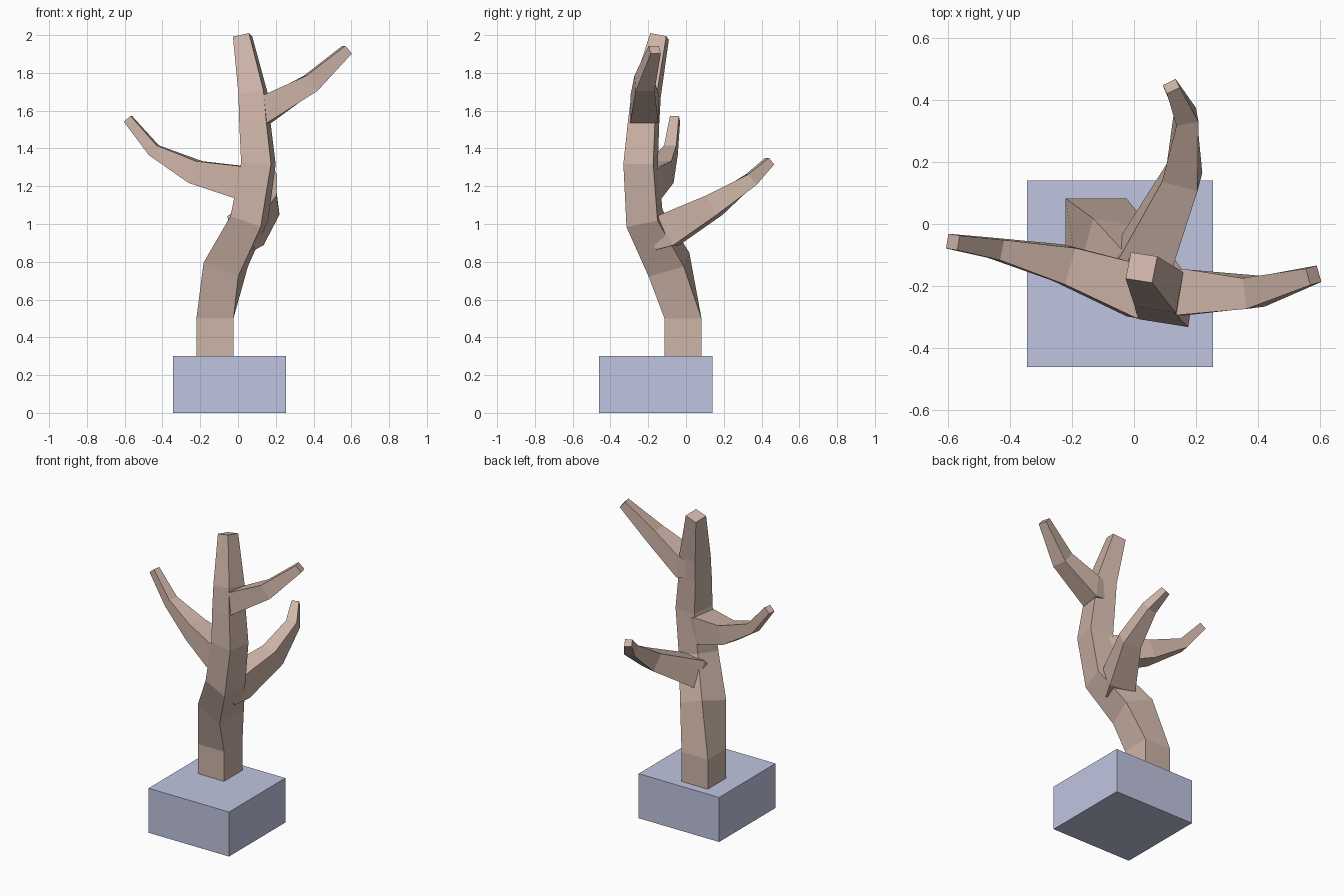
import bpy, bmesh
from math import radians
from mathutils import Vector, Matrix

if "Cube" in bpy.data.objects:
    bpy.data.objects.remove(bpy.data.objects["Cube"])


def material(name, color):
    m = bpy.data.materials.new(name)
    m.diffuse_color = (*color, 1)
    m.use_nodes = True
    m.node_tree.nodes["Principled BSDF"].inputs["Base Color"].default_value = m.diffuse_color
    return m


def add_object(name, bm, mat):
    bmesh.ops.recalc_face_normals(bm, faces=bm.faces)
    me = bpy.data.meshes.new(name)
    bm.to_mesh(me)
    bm.free()
    me.materials.append(mat)
    ob = bpy.data.objects.new(name, me)
    bpy.context.collection.objects.link(ob)
    return ob


def limb(name, up, points, mat):
    """Square tube along points (x, y, z, width[, roll degrees])."""
    bm = bmesh.new()
    pos = [Vector(p[:3]) for p in points]
    dirs = [(b - a).normalized() for a, b in zip(pos, pos[1:])]
    rings = []
    for i, p in enumerate(points):
        # the first two rings stay square to the first segment
        t = dirs[0] if i < 2 else (dirs[i - 1] + dirs[min(i, len(dirs) - 1)]).normalized()
        u = Vector(up)
        u = (u - t * u.dot(t)).normalized()
        if len(p) > 4:
            u = Matrix.Rotation(radians(p[4]), 3, t) @ u
        s, h = u.cross(t), p[3] / 2
        rings.append([bm.verts.new(pos[i] + s * a * h + u * b * h)
                      for a, b in ((-1, -1), (1, -1), (1, 1), (-1, 1))])
    for r0, r1 in zip(rings, rings[1:]):
        for k in range(4):
            j = (k + 1) % 4
            bm.faces.new((r0[k], r0[j], r1[j], r1[k]))
    bm.faces.new(rings[0])
    bm.faces.new(rings[-1])
    return add_object(name, bm, mat)


bark = material("bark", (0.62, 0.46, 0.39))
blue = material("base_blue", (0.53, 0.56, 0.75))

# Base block
bm = bmesh.new()
bmesh.ops.create_cube(bm, size=1, matrix=Matrix.Translation((-0.045, -0.16, 0.15))
                      @ Matrix.Diagonal((0.6, 0.6, 0.3, 1)))
add_object("base", bm, blue)

# Trunk
trunk = limb("trunk", (0, 1, 0), [
    (-0.122, -0.016, 0.30, 0.196), (-0.122, -0.016, 0.50, 0.196),
    (-0.065, -0.09, 0.785, 0.20, -9), (0.06, -0.22, 1.03, 0.172, -9),
    (0.108, -0.24, 1.32, 0.16, -9), (0.09, -0.225, 1.53, 0.145, -9),
    (0.08, -0.21, 1.69, 0.135, -9), (0.024, -0.14, 1.993, 0.088, -9)], bark)

# Branches: the root sits inside the trunk, the second ring lies on its face
branches = [
    limb("left_branch", (0, 0, 1), [
        (0.10, -0.23, 1.206, 0.12), (0.005, -0.215, 1.222, 0.172),
        (-0.225, -0.13, 1.275, 0.122), (-0.445, -0.08, 1.39, 0.066),
        (-0.583, -0.058, 1.557, 0.048)], bark),
    limb("right_branch", (0, 0, 1), [
        (0.06, -0.205, 1.60, 0.10), (0.158, -0.22, 1.61, 0.15),
        (0.385, -0.22, 1.745, 0.10), (0.578, -0.165, 1.923, 0.055)], bark),
    limb("back_branch", (0, 0, 1), [
        (0.025, -0.18, 0.915, 0.12), (0.04, -0.095, 0.965, 0.178),
        (0.155, 0.15, 1.10, 0.118), (0.168, 0.345, 1.235, 0.072),
        (0.12, 0.443, 1.333, 0.046)], bark)]

# Fuse the branches into the trunk
for b in branches:
    mod = trunk.modifiers.new(b.name, "BOOLEAN")
    mod.operation = "UNION"
    mod.solver = "EXACT"
    mod.object = b
bpy.context.view_layer.update()
fused = bpy.data.meshes.new_from_object(
    trunk.evaluated_get(bpy.context.evaluated_depsgraph_get()))
trunk.modifiers.clear()
trunk.data = fused
for b in branches:
    bpy.data.objects.remove(b)
